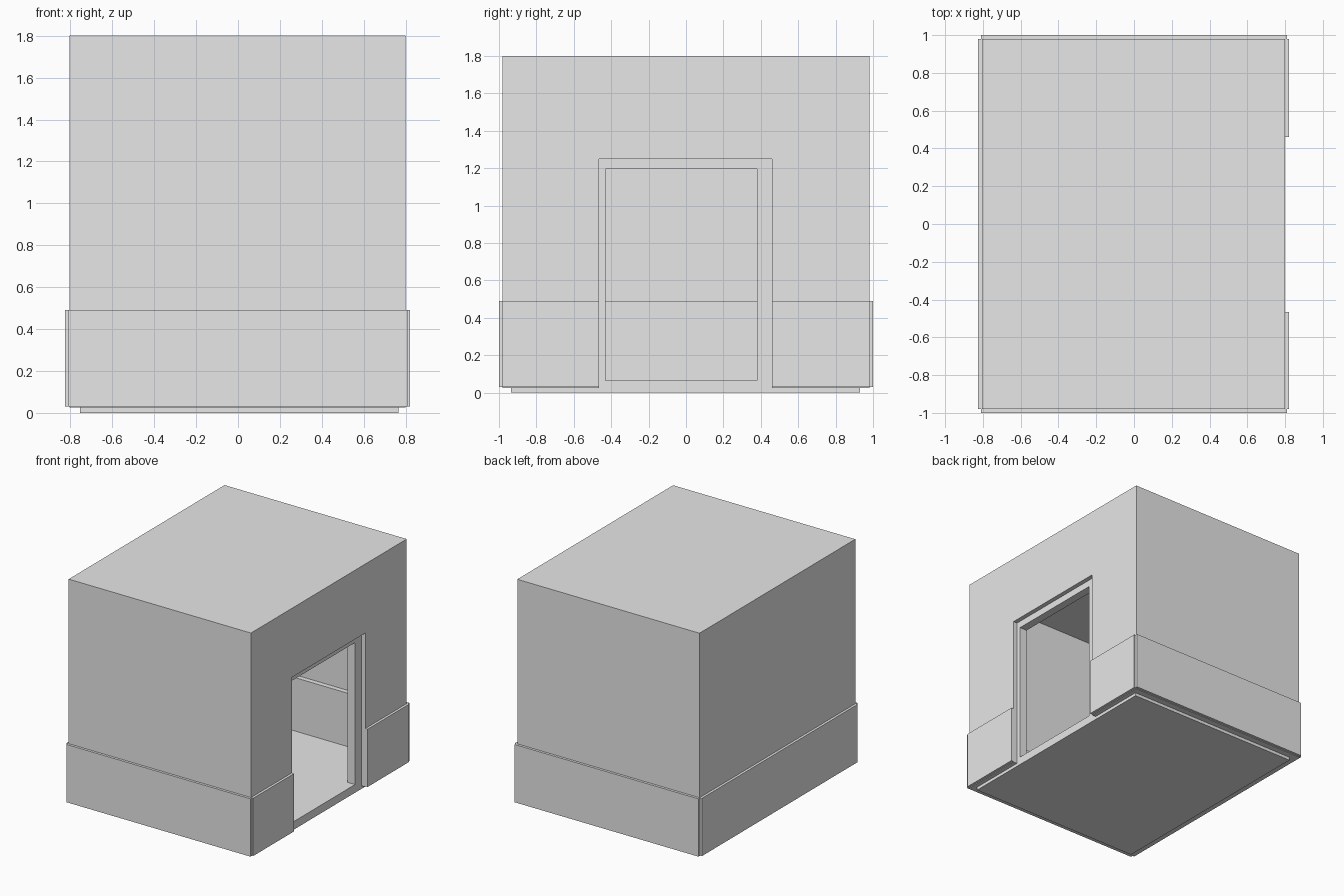
import bpy
import bmesh

cube = bpy.data.objects.get("Cube")
if cube:
    bpy.data.objects.remove(cube, do_unlink=True)

grey = bpy.data.materials.new("plain grey")
grey.use_nodes = True
grey.diffuse_color = (0.8, 0.8, 0.8, 1)
grey.node_tree.nodes["Principled BSDF"].inputs["Base Color"].default_value = (0.8, 0.8, 0.8, 1)


def box(name, xs, ys, zs):
    """Axis-aligned box given by its extents."""
    bm = bmesh.new()
    bmesh.ops.create_cube(bm, size=1)
    for v in bm.verts:
        for i, (low, high) in enumerate((xs, ys, zs)):
            v.co[i] = high if v.co[i] > 0 else low
    mesh = bpy.data.meshes.new(name)
    bm.to_mesh(mesh)
    bm.free()
    mesh.materials.append(grey)
    obj = bpy.data.objects.new(name, mesh)
    bpy.context.collection.objects.link(obj)
    return obj


def combine(target, operation, *extents):
    """Join a box to the target, or cut it out, and drop the helper."""
    helper = box("helper", *extents)
    helper.hide_render = True
    mod = target.modifiers.new("boolean", 'BOOLEAN')
    mod.operation = operation
    mod.solver = 'EXACT'
    mod.object = helper
    bpy.context.view_layer.objects.active = target
    bpy.ops.object.modifier_apply(modifier=mod.name)
    bpy.data.objects.remove(helper, do_unlink=True)


# Outer walls and flat roof, with the doorway recess
room = box("room_shell", (-0.805, 0.80), (-0.98, 0.98), (0.025, 1.80))
combine(room, 'DIFFERENCE', (0.765, 1), (-0.465, 0.46), (-0.1, 1.25))
# Inner lining, which forms the base and the door frame
combine(room, 'UNION', (-0.755, 0.765), (-0.935, 0.93), (0, 1.70))
# Room interior, narrower below the ledge
combine(room, 'DIFFERENCE', (-0.745, 0.70), (-0.92, 0.92), (0.49, 1.68))
combine(room, 'DIFFERENCE', (-0.705, 0.70), (-0.88, 0.88), (0.065, 0.6))
# Door opening
combine(room, 'DIFFERENCE', (0.6, 1), (-0.43, 0.38), (0.065, 1.195))

# Skirting around the outside, split by the doorway
band = (0.03, 0.49)
box("front_skirting", (-0.81, 0.81), (-1.0, -0.98), band)
box("back_skirting", (-0.81, 0.81), (0.98, 1.0), band)
box("right_skirting", (-0.825, -0.805), (-0.98, 0.98), band)
box("left_skirting_front", (0.80, 0.82), (-0.98, -0.465), band)
box("left_skirting_back", (0.80, 0.82), (0.46, 0.98), band)
